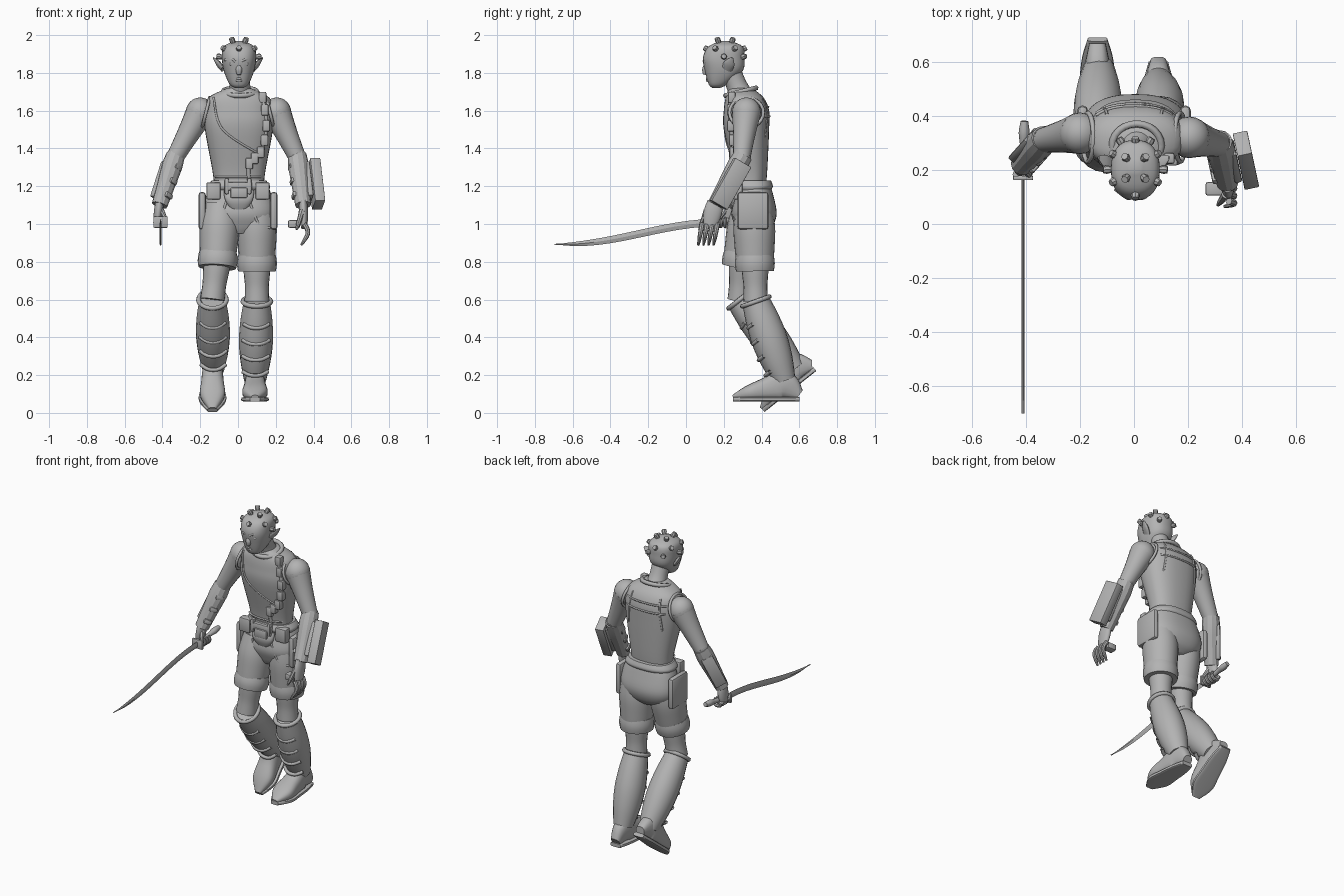
import bpy, bmesh, math
from math import cos, sin, pi, radians
from mathutils import Vector, Matrix

default = bpy.data.objects.get("Cube")
if default:
    bpy.data.objects.remove(default, do_unlink=True)

grey = bpy.data.materials.new("plain grey")
grey.use_nodes = True
grey.diffuse_color = (.45, .45, .45, 1)
for node in grey.node_tree.nodes:
    if node.type == 'BSDF_PRINCIPLED':
        node.inputs["Base Color"].default_value = grey.diffuse_color

RIGHTWARD, UPWARD = Vector((1, 0, 0)), Vector((0, 0, 1))


def add_object(name, data):
    data.materials.append(grey)
    obj = bpy.data.objects.new(name, data)
    bpy.context.scene.collection.objects.link(obj)
    return obj


def finish(name, bm, sharp):
    bmesh.ops.recalc_face_normals(bm, faces=bm.faces[:])
    mesh = bpy.data.meshes.new(name)
    bm.to_mesh(mesh)
    bm.free()
    mesh.shade_smooth()
    mesh.set_sharp_from_angle(angle=radians(sharp))
    return add_object(name, mesh)


def spline(rows, steps):
    """Smooth interpolation through the rows, whatever their length."""
    out, last = [], len(rows) - 1
    for i in range(last):
        group = [rows[max(i - 1, 0)], rows[i], rows[i + 1], rows[min(i + 2, last)]]
        for k in range(steps):
            t = k / steps
            out.append([b + t / 2 * (c - a + t * (2 * a - 5 * b + 4 * c - d + t * (3 * (b - c) + d - a)))
                        for a, b, c, d in zip(*group)])
    return out + [list(rows[-1])]


def power(value, exponent):
    return math.copysign(abs(value) ** exponent, value)


def loft(name, rows, sides=20, square=2, steps=5, upright=False, sharp=40):
    """Rows are x, y, z, half width, half depth; square above two gives boxier sections."""
    rows = spline(rows, steps)
    centres = [Vector(row[:3]) for row in rows]
    whole = (centres[-1] - centres[0]).normalized()
    reference = Vector((0, 1, 0)) if abs(whole.x) > .9 else RIGHTWARD
    bm, loops = bmesh.new(), []
    for i, row in enumerate(rows):
        tangent = centres[min(i + 1, len(rows) - 1)] - centres[max(i - 1, 0)]
        tangent = UPWARD if upright else tangent.normalized()
        side = (reference - tangent * reference.dot(tangent)).normalized()
        other = tangent.cross(side)
        width, depth = max(row[3], .002), max(row[-1], .002)
        angles = [2 * pi * k / sides for k in range(sides)]
        loops.append([bm.verts.new(centres[i] + side * width * power(cos(a), 2 / square)
                                   + other * depth * power(sin(a), 2 / square)) for a in angles])
    for lower, upper in zip(loops, loops[1:]):
        for k in range(sides):
            j = (k + 1) % sides
            bm.faces.new((lower[k], lower[j], upper[j], upper[k]))
    bm.faces.new(loops[0])
    bm.faces.new(loops[-1])
    return finish(name, bm, sharp)


def column(name, rows):
    """Upright body part on the centre line; rows are y, z, half width, half depth."""
    return loft(name, [(.005, *row) for row in rows], sides=32, square=2.4, upright=True)


def limb(name, start, end, radii, depth=1, **options):
    """Straight part whose radii are spread evenly from start to end."""
    start, end = Vector(start), Vector(end)
    last = len(radii) - 1
    return loft(name, [(*start.lerp(end, i / last), r, r * depth) for i, r in enumerate(radii)], **options)


def ball(name, centre, size):
    bm = bmesh.new()
    bmesh.ops.create_uvsphere(bm, u_segments=20, v_segments=12, radius=1)
    bmesh.ops.transform(bm, matrix=Matrix.LocRotScale(Vector(centre), None, Vector(size)), verts=bm.verts[:])
    return finish(name, bm, 60)


def box(name, centre, size, along=UPWARD, bevel=.008):
    bm = bmesh.new()
    bmesh.ops.create_cube(bm, size=1)
    bmesh.ops.scale(bm, vec=size, verts=bm.verts[:])
    bmesh.ops.bevel(bm, geom=bm.edges[:], offset=bevel, segments=2, affect='EDGES', profile=.5)
    turn = Matrix() if along == UPWARD else along.to_track_quat('Z', 'Y').to_matrix().to_4x4()
    bmesh.ops.transform(bm, matrix=Matrix.Translation(centre) @ turn, verts=bm.verts[:])
    return finish(name, bm, 30)


def cord(name, points, radius, closed=False):
    curve = bpy.data.curves.new(name, 'CURVE')
    curve.dimensions = '3D'
    curve.bevel_depth, curve.bevel_resolution = radius, 1
    points = points if closed else spline(points, 5)
    line = curve.splines.new('POLY')
    line.points.add(len(points) - 1)
    for point, place in zip(line.points, points):
        point.co = (*place, 1)
    line.use_cyclic_u = closed
    return add_object(name, curve)


def ring(name, centre, across, over, radius):
    centre, across, over = Vector(centre), Vector(across), Vector(over)
    angles = [k * pi / 12 for k in range(24)]
    return cord(name, [centre + across * cos(a) + over * sin(a) for a in angles], radius, closed=True)


# torso and vest
torso = [(.34, 1.18, .13, .08), (.34, 1.28, .14, .09), (.32, 1.5, .18, .12),
         (.32, 1.6, .18, .12), (.31, 1.67, .16, .1), (.29, 1.72, .06, .06)]
column("vest_torso", torso)
torso_slices = spline(torso, 12)


def skin(x, z, facing=-1):
    """Point on the front or back of the torso."""
    y, height, width, depth = min(torso_slices, key=lambda row: abs(row[1] - z))
    share = min(abs(x / width), .97)
    return (x, y + facing * depth * (1 - share ** 2.4) ** (1 / 2.4), z)


def seam(name, path, radius=.006, facing=-1):
    return cord(name, [skin(x, z, facing) for x, z in spline(path, 4)], radius)


seam("chest_seam", [(-.13, 1.67), (-.08, 1.5), (.13, 1.36)])
strap = [(.13, 1.67), (.15, 1.52), (.12, 1.38), (.06, 1.32), (.06, 1.22)]
seam("chest_strap", strap, .012)
for x, z in spline(strap, 2)[:-2]:
    box("strap_pouch", skin(x, z), (.04, .04, .06))
for z in (1.57, 1.62):
    seam("back_seam", [(-.14, z), (0, z), (.14, z)], facing=1)
seam("vest_hem", [(-.12, 1.25), (0, 1.25), (.12, 1.25)])
for s in (-1, 1):
    ring("armhole_trim", (s * .17, .32, 1.59), (0, .09, 0), (-s * .02, 0, .08), .009)
    seam("back_strap_seam", [(s * .1, 1.66), (s * .12, 1.46)], facing=1)
ring("collar", (.01, .29, 1.7), (.09, 0, 0), (0, .08, .02), .014)

# neck and head
limb("neck", (.01, .3, 1.66), (.01, .24, 1.8), (.07, .055, .055))
column("head", [(.16, 1.72, .02, .02), (.17, 1.74, .05, .05), (.2, 1.81, .08, .1),
                (.2, 1.88, .09, .11), (.21, 1.94, .08, .09), (.21, 1.97, .02, .02)])
limb("nose", (.005, .11, 1.87), (.005, .1, 1.79), (.008, .012, .018, .01), sides=12)
for z in (1.76, 1.77):
    cord("lip", [(-.02, .13, z), (.005, .11, z), (.03, .13, z)], .006)
for s in (-1, 1):
    middle = .005 + s * .036
    ball("eye", (middle, .11, 1.847), (.018, .012, .01))
    cord("brow", [(s * .015, .095, 1.86), (middle, .1, 1.872), (s * .07, .13, 1.868)], .007)
    limb("ear", (s * .08, .215, 1.82), (s * .13, .245, 1.88), (.012, .012, .003), depth=2.4, sides=12)

# blunt horns in three tiers around the skull
for rise, count, first, step in ((62, 4, 45, 90), (30, 6, 30, 60), (8, 4, -3, 62)):
    for k in range(count):
        up, around = radians(rise), radians(first + step * k)
        d = Vector((cos(up) * cos(around), cos(up) * sin(around), sin(up)))
        base = Vector((.005 + d.x * .09, .207 + d.y * .1, 1.87 + d.z * .1))
        limb("skull_horn", base - d * .01, base + d * .03, (.013, .013, .016, .013), sides=8, steps=1)

# arms, bracers and the case on the left forearm
arms = {"right": ((-.2, .335, 1.59), (-.335, .31, 1.35), (-.415, .22, 1.1)),
        "left": ((.205, .32, 1.59), (.315, .295, 1.35), (.345, .155, 1.1))}
for side, joints in arms.items():
    shoulder, elbow, wrist = map(Vector, joints)
    s = 1 if side == "left" else -1
    down = wrist - elbow
    out = down.cross(UPWARD).normalized() * -s * .04
    ball(side + "_shoulder", shoulder, (.077, .077, .08))
    limb(side + "_upper_arm", shoulder, elbow, (.077, .064, .054, .046))
    limb(side + "_forearm", elbow - down * .1, wrist, (.042, .045, .03))
    limb(side + "_bracer", elbow - down * .06, wrist, (.05, .055, .052, .048, .045, .042),
         sides=12, steps=1, sharp=25)
    box(side + "_bracer_plate", elbow + down / 2 + out, (.03, .075, .21), down)
    for k in range(3):
        box(side + "_bracer_clasp", elbow + down * (.2 + .3 * k) - out * 1.1, (.02, .05, .03), down)
    if side == "left":
        box("forearm_case", elbow + down * .55 + out * 2.1, (.055, .1, .26), down, bevel=.004)

# left hand hangs open, right hand closes around the hilt
limb("left_palm", (.345, .155, 1.12), (.35, .125, .98), (.02, .024, .022, .016), depth=2)
limb("right_palm", (-.415, .22, 1.12), (-.43, .22, .99), (.02, .024, .022, .014), depth=1.8)
finger = (.014, .013, .012, .01, .006)
for i in range(4):
    y = .085 + i * .027
    loft("left_finger", [(.35 + .02 * sin(k), y - .005 * k, 1 - .028 * k, r) for k, r in enumerate(finger)],
         sides=8, steps=3)
    y = .183 + i * .025
    loft("right_finger", [(-.41 - .026 * cos(k), y, 1.015 - .026 * sin(k), r) for k, r in enumerate(finger)],
         sides=8, steps=3)
limb("left_thumb", (.34, .11, 1.07), (.31, .07, .97), (.018, .014, .012, .006), sides=8)
limb("right_thumb", (-.41, .21, 1.08), (-.38, .17, 1.02), (.016, .013, .007), sides=8)
box("palm_device", (.297, .13, 1), (.065, .05, .04))

# curved sword
loft("sword_blade", [(-.41, .18 - .88 * t, .95 + .058 * cos(3.3 * t), .005, .02 * (1 - t ** 6))
                     for t in (k / 8 for k in range(9))], sides=4, steps=2, sharp=20)
limb("sword_hilt", (-.41, .17, 1.01), (-.405, .38, 1.04), (.014, .015, .014, .015, .02, .014), sides=10)
box("sword_guard", (-.41, .17, 1.01), (.075, .016, .06), bevel=.005)

# shorts seat, belt and flap
column("shorts_seat", [(.35, 1.23, .14, .09), (.36, 1.16, .17, .1), (.36, 1.06, .19, .12),
                       (.36, .99, .16, .1), (.35, .95, .08, .07)])
column("belt", [(.35, 1.18, .16, .1), (.35, 1.2, .165, .11), (.35, 1.23, .145, .1)])
column("front_flap", [(.26, 1.18, .08, .02), (.25, 1.12, .07, .024), (.27, 1.04, .015, .01)])
box("belt_buckle", (.005, .245, 1.2), (.14, .03, .045))
box("buckle_tongue", (.005, .235, 1.165), (.09, .03, .055))

# legs, from shorts down to gaiters
legs = {"left": ((.1, .36, 1.1), (.1, .365, .75), (.1, .37, .59), (.09, .52, .17)),
        "right": ((-.09, .35, 1.1), (-.11, .29, .77), (-.135, .285, .6), (-.13, .575, .23))}
for side, joints in legs.items():
    hip, hem, knee, ankle = map(Vector, joints)
    s = 1 if side == "left" else -1
    limb(side + "_shorts_leg", hip, hem, (.09, .105, .1, .09), depth=1.05)
    limb(side + "_cuff", hip.lerp(hem, .76), hem, (.1, .105, .105, .1), steps=2)
    limb(side + "_knee", hip.lerp(hem, .8), knee, (.075, .07, .063, .065))
    limb(side + "_gaiter", knee, ankle, (.07, .085, .09, .08, .058), depth=1.06)
    box(side + "_thigh_pocket", (s * .19, .355, 1.07), (.04, .165, .2), bevel=.018)
    box(side + "_belt_pouch", (s * .13, .275, 1.175), (.075, .05, .09))
    box(side + "_belt_loop", (s * .06, .245, 1.2), (.022, .035, .085))
    cord(side + "_front_pocket", [(s * .06, .25, 1.12), (s * .11, .26, 1), (s * .17, .28, .98)], .007)
    shin = (ankle - knee).normalized()
    front = shin.cross(RIGHTWARD).normalized()
    ring(side + "_gaiter_rim", knee, RIGHTWARD * .074, front * .076, .013)
    for k in range(1, 5):
        t = k / 5
        reach = .077 + .014 * sin(pi * t)
        cord(side + "_lace", [knee.lerp(ankle, t) + RIGHTWARD * reach * sin(a) + (front * reach + shin * .03) * cos(a)
                              for a in (-.9, -.4, 0, .4, .9)], .011)

# shoes, toes pointing to -y before the foot is tilted
shoe = [(0, .03, .06), (.08, .05, .16), (.18, .06, .12), (.27, .065, .08), (.35, .02, .03)]
for side, heel, tilt in (("left", (.09, .6, .06), 0), ("right", (-.135, .69, .222), .67)):
    upper = loft(side + "_shoe", [(0, -t, h / 2 + .005, w, h / 2) for t, w, h in shoe], square=2.6)
    sole = loft(side + "_sole", [(0, -t, .012, w + .006, .012) for t, w, h in shoe], square=5)
    for part in (upper, sole):
        part.location = heel
        part.rotation_euler.x = tilt
